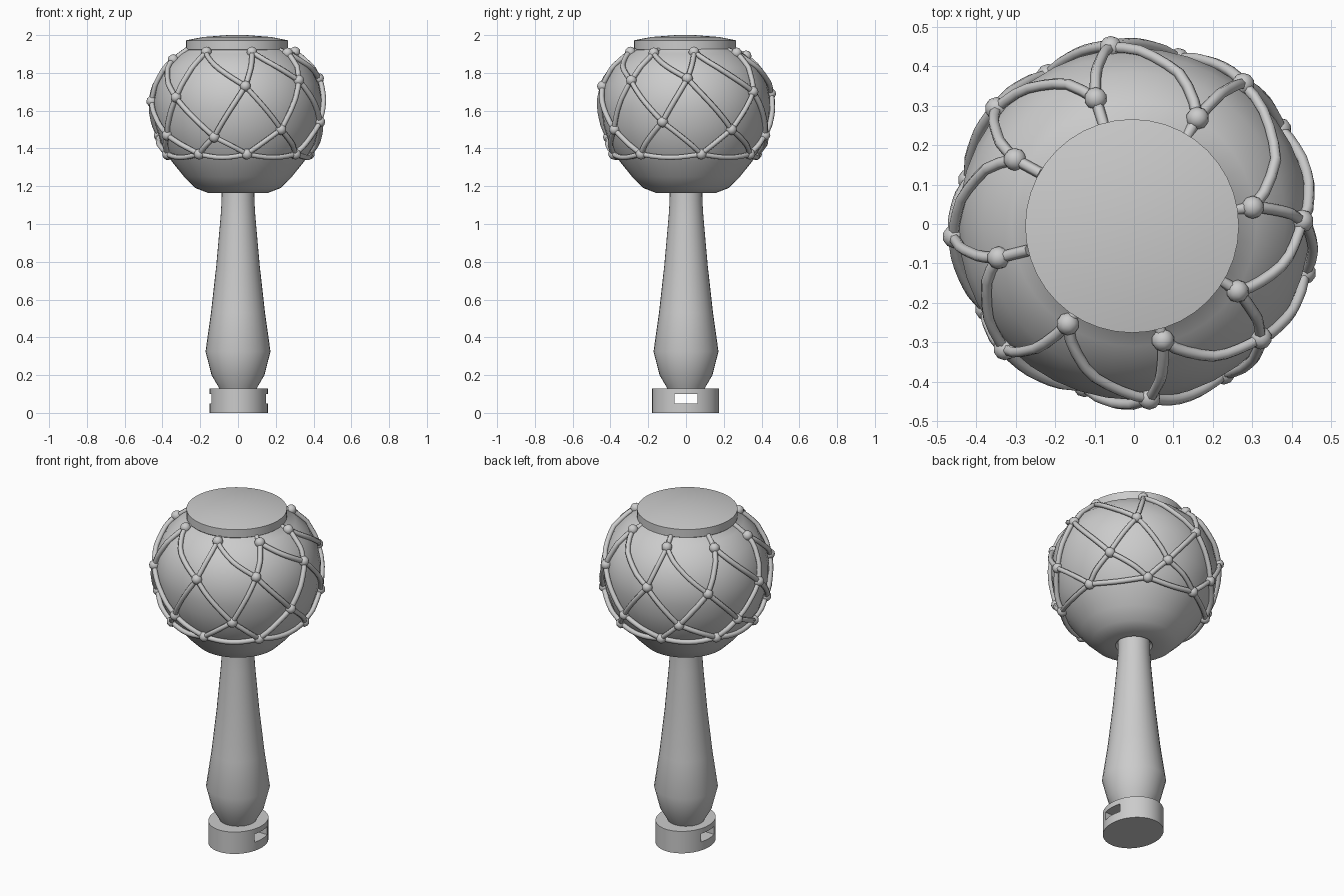
import bpy, bmesh, math
from mathutils import Vector

if "Cube" in bpy.data.objects:
    bpy.data.objects.remove(bpy.data.objects["Cube"])


def finish(name, bm, angle=35):
    bmesh.ops.recalc_face_normals(bm, faces=bm.faces)
    me = bpy.data.meshes.new(name)
    bm.to_mesh(me)
    bm.free()
    ob = bpy.data.objects.new(name, me)
    bpy.context.collection.objects.link(ob)
    bpy.ops.object.select_all(action='DESELECT')
    ob.select_set(True)
    bpy.context.view_layer.objects.active = ob
    bpy.ops.object.shade_smooth_by_angle(angle=math.radians(angle))
    return ob


def lathe(name, profile, sides, sx=1, sy=1, center=(0, 0)):
    """Closed solid of revolution from (radius, z) points."""
    bm = bmesh.new()
    rings = []
    for r, z in profile:
        rings.append([bm.verts.new((center[0] + sx * r * math.cos(2 * math.pi * k / sides),
                                    center[1] + sy * r * math.sin(2 * math.pi * k / sides), z))
                      for k in range(sides)])
    for a, b in zip(rings, rings[1:]):
        for k in range(sides):
            j = (k + 1) % sides
            bm.faces.new((a[k], a[j], b[j], b[k]))
    bm.faces.new(rings[0][::-1])
    bm.faces.new(rings[-1])
    return finish(name, bm)


# Handle
lathe("handle", [(.095, .12), (.105, .14), (.14, .2), (.172, .325), (.143, .53), (.115, .78),
                 (.092, 1.04), (.087, 1.12), (.085, 1.22)], 32)

# Oval end cap with a slot running through it
base = lathe("end_cap", [(1, 0), (1, .13)], 40, .154, .177, (.004, -.002))
bpy.ops.mesh.primitive_cube_add(size=1, location=(0, 0, .075))
cutter = bpy.context.object
cutter.name = "slot_cutter"
cutter.scale = (.6, .12, .048)
cutter.hide_render = True
bpy.context.view_layer.objects.active = base
mod = base.modifiers.new("slot", 'BOOLEAN')
mod.operation = 'DIFFERENCE'
mod.object = cutter
bpy.ops.object.modifier_apply(modifier=mod.name)
bpy.data.objects.remove(cutter)

# Gourd body
GOURD = [(.08, 1.19), (.1, 1.165), (.16, 1.165), (.225, 1.19), (.285, 1.25), (.35, 1.33), (.405, 1.42),
         (.436, 1.52), (.446, 1.6), (.446, 1.66), (.43, 1.74), (.385, 1.83), (.31, 1.9),
         (.265, 1.925), (.25, 1.95)]
lathe("gourd", GOURD, 40)

# Lid on top
lathe("lid", [(.262, 1.915), (.271, 1.925), (.271, 1.972), (.18, 1.99), (.05, 2.0)], 40,
      center=(-.005, -.005))


def gourd_radius(z):
    for (r0, z0), (r1, z1) in zip(GOURD[2:], GOURD[3:]):
        if z0 <= z <= z1:
            return r0 + (r1 - r0) * (z - z0) / (z1 - z0)
    return .265


def on_gourd(deg, z, lift=.012):
    a, r = math.radians(deg), gourd_radius(z) + lift
    return Vector((r * math.cos(a), r * math.sin(a), z))


# Net: four rings of knots (angle, height), eight per ring
ring1 = list(zip([8, 59, 107, 151.5, 194, 236.5, 284, 327],
                 [1.91, 1.905, 1.89, 1.88, 1.87, 1.91, 1.91, 1.905]))
ring2 = list(zip([1, 52, 97.5, 140, 184, 224, 275, 318],
                 [1.77, 1.7, 1.69, 1.67, 1.65, 1.67, 1.73, 1.76]))
ring3 = list(zip([-16, 33, 75, 120, 165, 210, 253, 301],
                 [1.54, 1.5, 1.47, 1.48, 1.47, 1.47, 1.46, 1.5]))
ring4 = list(zip([-38, 12, 61, 105, 150, 195, 238, 277], [1.37] * 8))

knots = bmesh.new()
cords = bpy.data.curves.new("net_cords", 'CURVE')
cords.dimensions = '3D'
cords.bevel_depth = .0145
cords.bevel_resolution = 1
cords.use_fill_caps = True


def add_cord(points):
    s = cords.splines.new('POLY')
    s.points.add(len(points) - 1)
    for p, co in zip(s.points, points):
        p.co = (*co, 1)


def link(a, b, sag=0):
    """Cord hugging the gourd between two knots."""
    d = (b[0] - a[0] + 180) % 360 - 180
    n = 8
    add_cord([on_gourd(a[0] + d * t / n,
                       a[1] + (b[1] - a[1]) * t / n - sag * math.sin(math.pi * t / n))
              for t in range(n + 1)])


for i in range(8):
    j = (i + 1) % 8
    link(ring1[i], ring2[i])
    link(ring1[i], ring2[j])
    link(ring2[i], ring3[i])
    link(ring2[i], ring3[j])
    link(ring3[i], ring4[i])
    link(ring3[i], ring4[j])
    link(ring4[i], ring4[j], .018)
    # short end tucked under the lid
    p = on_gourd(*ring1[i])
    add_cord([p, Vector((p.x * .78, p.y * .78, 1.925))])
    for ring in (ring1, ring2, ring3, ring4):
        res = bmesh.ops.create_icosphere(knots, subdivisions=2, radius=.029)
        bmesh.ops.translate(knots, verts=res['verts'], vec=on_gourd(*ring[i]))

finish("net_knots", knots)
bpy.context.collection.objects.link(bpy.data.objects.new("net_cords", cords))
